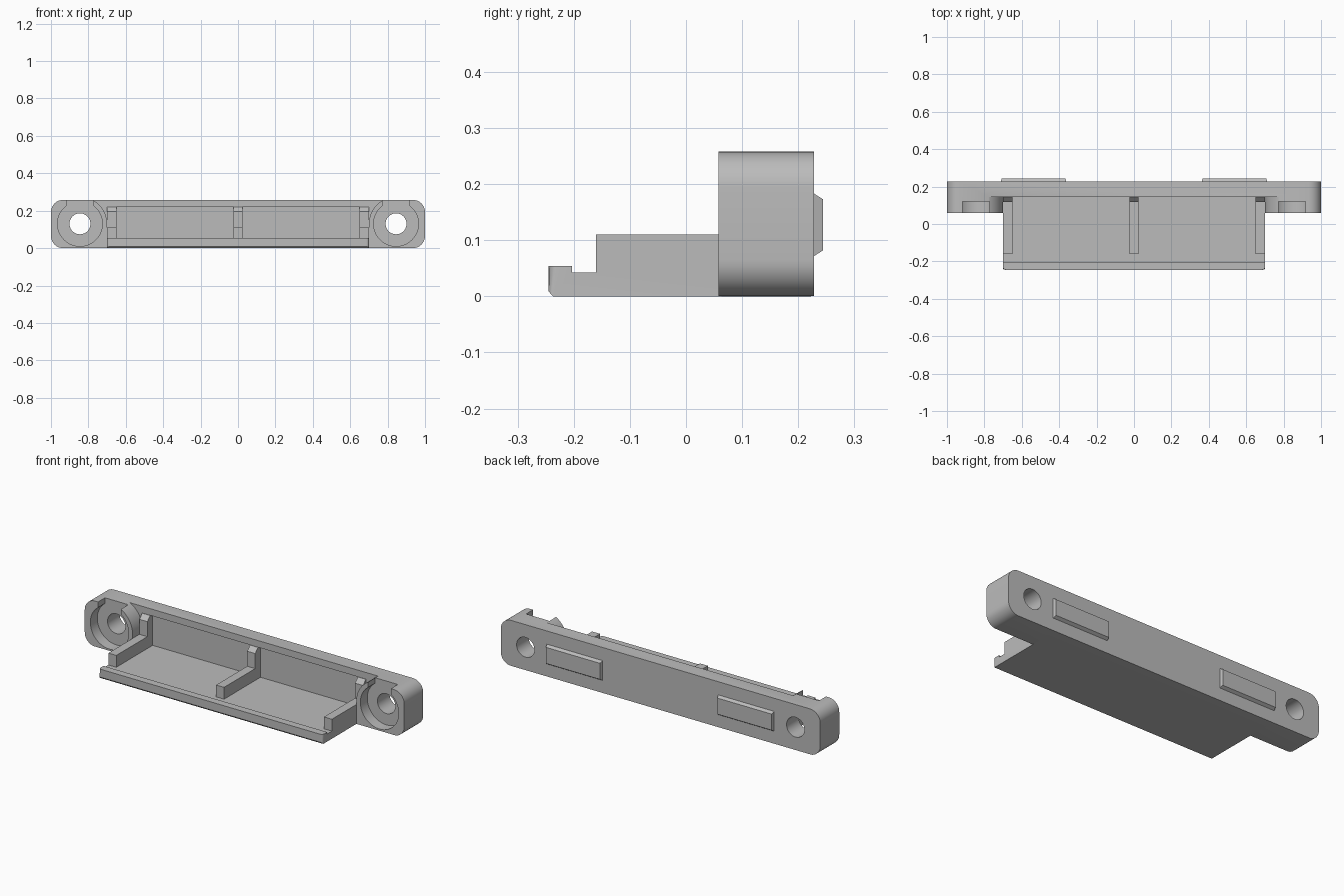
import bpy, bmesh
from math import cos, sin, radians, pi
from mathutils import Vector

default = bpy.data.objects.get("Cube")
if default:
    bpy.data.objects.remove(default)

grey = bpy.data.materials.new("plain grey")
grey.use_nodes = True
COLOUR = (0.5, 0.5, 0.5, 1)
grey.diffuse_color = COLOUR
grey.node_tree.nodes["Principled BSDF"].inputs["Base Color"].default_value = COLOUR


def make(name, bm):
    bmesh.ops.recalc_face_normals(bm, faces=bm.faces)
    mesh = bpy.data.meshes.new(name)
    bm.to_mesh(mesh)
    bm.free()
    mesh.materials.append(grey)
    ob = bpy.data.objects.new(name, mesh)
    bpy.context.scene.collection.objects.link(ob)
    return ob


def prism(points, axis, lo, hi):
    """Extrude a 2D outline along x (points are y, z) or y (points are x, z)."""
    bm = bmesh.new()
    place = (lambda a, b: (lo, a, b)) if axis == "x" else (lambda a, b: (a, lo, b))
    face = bm.faces.new([bm.verts.new(place(a, b)) for a, b in points])
    new = bmesh.ops.extrude_face_region(bm, geom=[face])["geom"]
    step = Vector((hi - lo, 0, 0) if axis == "x" else (0, hi - lo, 0))
    bmesh.ops.translate(bm, vec=step, verts=[v for v in new if isinstance(v, bmesh.types.BMVert)])
    return bm


def arc(cx, cz, r, start, end, n=10):
    return [(cx + r * cos(radians(start + (end - start) * i / n)),
             cz + r * sin(radians(start + (end - start) * i / n))) for i in range(n + 1)]


def rect(x0, x1, z0, z1):
    return [(x0, z0), (x1, z0), (x1, z1), (x0, z1)]


def circle(cx, cz, r, n=48):
    return [(cx + r * cos(2 * pi * i / n), cz + r * sin(2 * pi * i / n)) for i in range(n)]


def bevel(bm, test, width, segments=1):
    edges = [e for e in bm.edges if test(*[v.co for v in e.verts])]
    bmesh.ops.bevel(bm, geom=edges, offset=width, segments=segments, profile=0.5, affect="EDGES")


def cut(ob, bm):
    cutter = make("cutter", bm)
    cutter.hide_render = True
    mod = ob.modifiers.new("cut", "BOOLEAN")
    mod.operation, mod.solver, mod.object = "DIFFERENCE", "EXACT", cutter
    bpy.context.view_layer.update()
    graph = bpy.context.evaluated_depsgraph_get()
    result = bpy.data.meshes.new_from_object(ob.evaluated_get(graph))
    ob.modifiers.clear()
    ob.data = result
    bpy.data.objects.remove(cutter)


HOLE_X, HOLE_Z = 0.845, 0.13
FRONT, WALL, BACK, TOP = 0.058, 0.145, 0.228, 0.258
R = 0.065

# Back plate with rounded ends and a small chamfer underneath
outline = (arc(1 - R, R, R, -90, 0) + arc(1 - R, TOP - R, R, 0, 90)
           + arc(R - 1, TOP - R, R, 90, 180) + arc(R - 1, R, R, 180, 270))
body = prism(outline, "y", FRONT, BACK)
bevel(body, lambda a, b: max(a.z, b.z) < 0.001 and abs(a.x - b.x) > 1, 0.008)
plate = make("back_plate", body)

# Open pocket between the two curved screw bosses
right = [(0.7, -0.1)] + arc(HOLE_X, HOLE_Z, 0.145, 180, 114) + [(0.786, 0.4)]
pocket = right + [(-x, z) for x, z in reversed(right)]
cut(plate, prism(pocket, "y", -0.1, WALL))

# Shallow recess in the wall face
cut(plate, prism(rect(-0.69, 0.69, 0.035, 0.22), "y", 0.1, WALL + 0.02))

# Screw holes, counterbores and the slots open to the top
for side in (-1, 1):
    x = side * HOLE_X
    cut(plate, prism(circle(x, HOLE_Z, 0.12), "y", 0, 0.12))
    cut(plate, prism(rect(x - 0.072, x + 0.072, HOLE_Z, 0.4), "y", 0, 0.12))
    cut(plate, prism(circle(x, HOLE_Z, 0.056), "y", 0, 0.4))

# Floor shelf with a raised front lip
shelf = [(-0.237, 0), (-0.245, 0.009), (-0.245, 0.054), (-0.203, 0.054),
         (-0.203, 0.043), (0.18, 0.043), (0.18, 0)]
floor_bm = prism(shelf, "x", -0.7, 0.7)
bevel(floor_bm, lambda a, b: max(a.y, b.y) < -0.24 and abs(a.z - b.z) > 0.02
      and abs(a.x - b.x) < 0.01, 0.015, 4)
floor = make("floor_shelf", floor_bm)

# Ribs with upright posts against the wall
rib = [(-0.16, 0.03), (-0.16, 0.11), (0.118, 0.11), (0.118, 0.195),
       (0.143, 0.22), (0.17, 0.22), (0.17, 0.03)]
ribs = []
for name, x in (("right_rib", -0.675), ("middle_rib", 0), ("left_rib", 0.675)):
    ribs.append(make(name, prism(rib, "x", x - 0.025, x + 0.025)))

# Raised chamfered pads on the back
pads = []
for name, x in (("right_back_pad", -0.537), ("left_back_pad", 0.537)):
    bm = prism(rect(x - 0.178, x + 0.178, 0.065, 0.19), "y", BACK - 0.01, 0.244)
    for v in bm.verts:
        if v.co.y > BACK:
            v.co.z += 0.017 if v.co.z < 0.12 else -0.017
            v.co.x += 0.008 if v.co.x < x else -0.008
    pads.append(make(name, bm))

# Smooth the curved walls, keep hard edges
bpy.ops.object.select_all(action="DESELECT")
for ob in (plate, floor):
    ob.select_set(True)
bpy.context.view_layer.objects.active = plate
bpy.ops.object.shade_smooth_by_angle(angle=radians(30))
